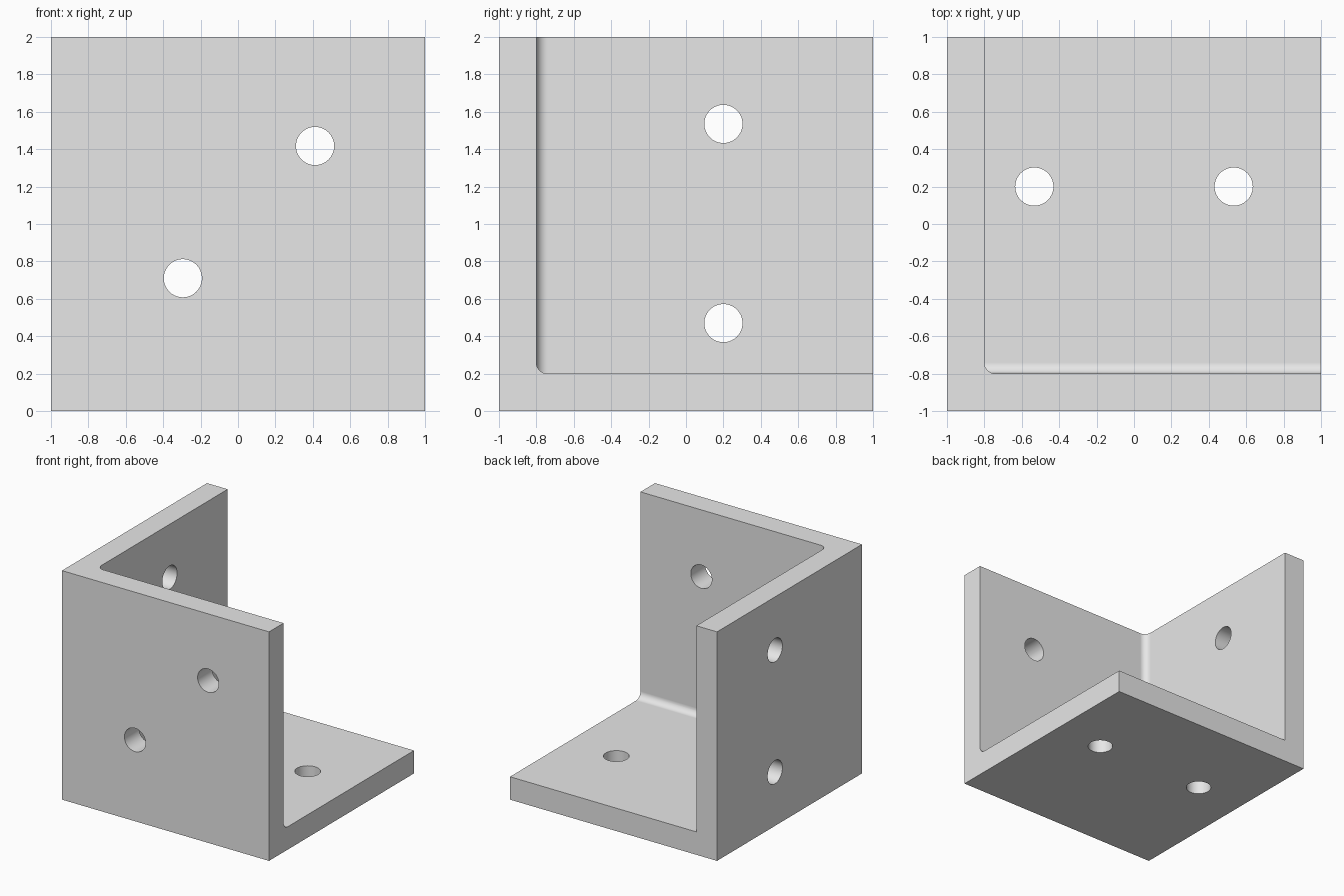
import bpy
import bmesh
from math import pi, radians
from mathutils import Matrix, Vector

if "Cube" in bpy.data.objects:
    bpy.data.objects.remove(bpy.data.objects["Cube"], do_unlink=True)

WALL = 0.2      # plate thickness
FILLET = 0.06   # inside corner radius
HOLE = 0.102    # bolt hole radius

grey = bpy.data.materials.new("plain_grey")
grey.use_nodes = True
grey.diffuse_color = (0.8, 0.8, 0.8, 1)
grey.node_tree.nodes["Principled BSDF"].inputs["Base Color"].default_value = (0.8, 0.8, 0.8, 1)


def make_object(name, bm):
    mesh = bpy.data.meshes.new(name)
    bm.normal_update()
    bm.to_mesh(mesh)
    bm.free()
    mesh.materials.append(grey)
    obj = bpy.data.objects.new(name, mesh)
    bpy.context.collection.objects.link(obj)
    return obj


def box(low, high):
    low, high = Vector(low), Vector(high)
    bm = bmesh.new()
    matrix = Matrix.Translation((low + high) / 2) @ Matrix.Diagonal((*(high - low), 1))
    bmesh.ops.create_cube(bm, size=1, matrix=matrix)
    return bm


def hole_cutter(center, axis):
    turn = {"X": Matrix.Rotation(pi / 2, 4, "Y"),
            "Y": Matrix.Rotation(pi / 2, 4, "X"),
            "Z": Matrix.Identity(4)}[axis]
    bm = bmesh.new()
    bmesh.ops.create_cone(bm, cap_ends=True, segments=64, radius1=HOLE, radius2=HOLE,
                          depth=2 * WALL, matrix=Matrix.Translation(center) @ turn)
    return make_object("hole_cutter", bm)


# Solid block
bracket = make_object("corner_bracket", box((-1, -1, 0), (1, 1, 2)))

# Cavity, rounded where the front plate meets the base and the side plate
inner = Vector((WALL - 1, WALL - 1, WALL))
bm = box(inner, (1.5, 1.5, 2.5))


def on_rounded_edge(edge):
    def lies_on(i):
        return all(abs(v.co[i] - inner[i]) < 1e-4 for v in edge.verts)
    return lies_on(1) and (lies_on(0) or lies_on(2))


bmesh.ops.bevel(bm, geom=[e for e in bm.edges if on_rounded_edge(e)], offset=FILLET,
                offset_type="OFFSET", segments=12, profile=0.5, affect="EDGES")
cutters = [make_object("cavity_cutter", bm)]

# Two bolt holes through each plate
mid = WALL / 2
cutters += [hole_cutter((x, mid - 1, z), "Y") for x, z in ((-0.295, 0.71), (0.412, 1.417))]
cutters += [hole_cutter((mid - 1, 0.2, z), "X") for z in (0.47, 1.535)]
cutters += [hole_cutter((x, 0.2, mid), "Z") for x in (-0.533, 0.533)]

bpy.ops.object.select_all(action="DESELECT")
bpy.context.view_layer.objects.active = bracket
bracket.select_set(True)
for cutter in cutters:
    cutter.hide_render = True
    cut = bracket.modifiers.new("cut", "BOOLEAN")
    cut.operation = "DIFFERENCE"
    cut.solver = "EXACT"
    cut.object = cutter
    bpy.ops.object.modifier_apply(modifier=cut.name)
    bpy.data.objects.remove(cutter, do_unlink=True)

# Smooth holes and fillets, crisp plate edges
bpy.ops.object.shade_smooth_by_angle(angle=radians(30))
weighted = bracket.modifiers.new("weighted_normals", "WEIGHTED_NORMAL")
weighted.keep_sharp = True
